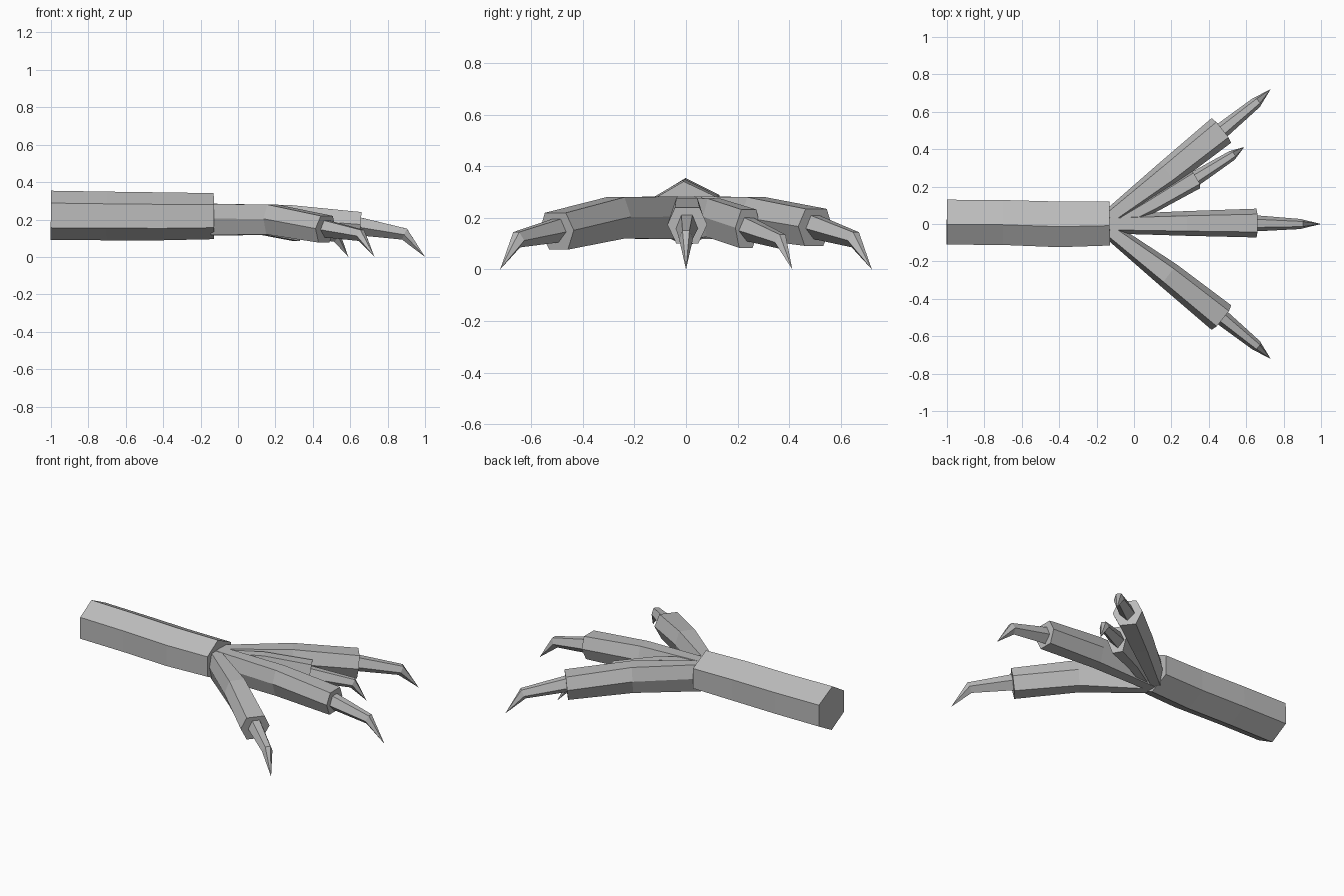
import bpy, bmesh
from mathutils import Vector

if "Cube" in bpy.data.objects:
    bpy.data.objects.remove(bpy.data.objects["Cube"])

grey = bpy.data.materials.new("plain grey")
grey.diffuse_color = (0.5, 0.5, 0.5, 1)
grey.use_nodes = True
grey.node_tree.nodes["Principled BSDF"].inputs["Base Color"].default_value = grey.diffuse_color

# Unit cross-sections: (sideways, up)
HEX_POINTED = [(-0.1, 1), (-1, 0.5), (-1, -0.5), (0, -1), (1, -0.5), (1, 0.5)]
HEX_FLAT = [(0.62, 1), (-0.62, 1), (-1, 0.05), (-0.55, -1), (0.55, -1), (1, 0.05)]
CLAW = [(0.5, 1), (-0.5, 1), (-1, -0.1), (0, -1), (1, -0.1)]


def loft(name, profile, stations, tip=None):
    """Skin a profile along stations (x, y, z, half width, half height)."""
    bm = bmesh.new()
    pts = [Vector(s[:3]) for s in stations] + ([Vector(tip)] if tip else [])
    rings = []
    for i, s in enumerate(stations):
        t = (pts[min(i + 1, len(pts) - 1)] - pts[max(i - 1, 0)]).normalized()
        side = Vector((0, 0, 1)).cross(t).normalized()
        up = t.cross(side)
        rings.append([bm.verts.new(pts[i] + side * a * s[3] + up * b * s[4])
                      for a, b in profile])
    n = len(profile)
    for r0, r1 in zip(rings, rings[1:]):
        for k in range(n):
            bm.faces.new((r0[k], r0[(k + 1) % n], r1[(k + 1) % n], r1[k]))
    bm.faces.new(rings[0])
    if tip:
        end = bm.verts.new(tip)
        for k in range(n):
            bm.faces.new((rings[-1][k], rings[-1][(k + 1) % n], end))
    else:
        bm.faces.new(rings[-1])
    bmesh.ops.recalc_face_normals(bm, faces=bm.faces)
    mesh = bpy.data.meshes.new(name)
    bm.to_mesh(mesh)
    bm.free()
    mesh.materials.append(grey)
    bpy.context.collection.objects.link(bpy.data.objects.new(name, mesh))


# Leg shaft
loft("leg", HEX_POINTED, [
    (-1.0, 0.01, 0.222, 0.12, 0.132),
    (-0.7, 0.008, 0.219, 0.12, 0.130),
    (-0.4, -0.002, 0.217, 0.122, 0.128),
    (-0.13, 0.003, 0.218, 0.118, 0.123)])

# Middle toe and claw
loft("middle_toe", HEX_FLAT, [
    (-0.15, 0.0, 0.2, 0.05, 0.085),
    (0.28, 0.003, 0.197, 0.066, 0.08),
    (0.655, 0.005, 0.17, 0.077, 0.07)])
loft("middle_claw", CLAW, [
    (0.62, 0.004, 0.168, 0.045, 0.05),
    (0.89, 0.0, 0.122, 0.027, 0.032)], (1.0, 0.0, 0.0))

# Outer toes and claws, mirrored; the left one sits a little higher
for name, s, lift in (("right", -1, 0.0), ("left", 1, 0.015)):
    loft(name + "_toe", HEX_FLAT, [
        (-0.13, s * 0.035, 0.2, 0.045, 0.083),
        (0.18, s * 0.27, 0.2, 0.072, 0.08),
        (0.467, s * 0.5, 0.148 + lift, 0.084, 0.072)])
    loft(name + "_claw", CLAW, [
        (0.44, s * 0.475, 0.155 + lift, 0.045, 0.048),
        (0.655, s * 0.65, 0.115, 0.03, 0.032)], (0.73, s * 0.72, 0.0))

# Short inner toe and claw
loft("short_toe", HEX_FLAT, [
    (-0.11, -0.01, 0.2, 0.03, 0.08),
    (0.1, 0.105, 0.2, 0.045, 0.075),
    (0.325, 0.238, 0.158, 0.055, 0.075)])
loft("short_claw", CLAW, [
    (0.3, 0.225, 0.16, 0.042, 0.048),
    (0.525, 0.367, 0.108, 0.027, 0.03)], (0.59, 0.412, 0.0))
